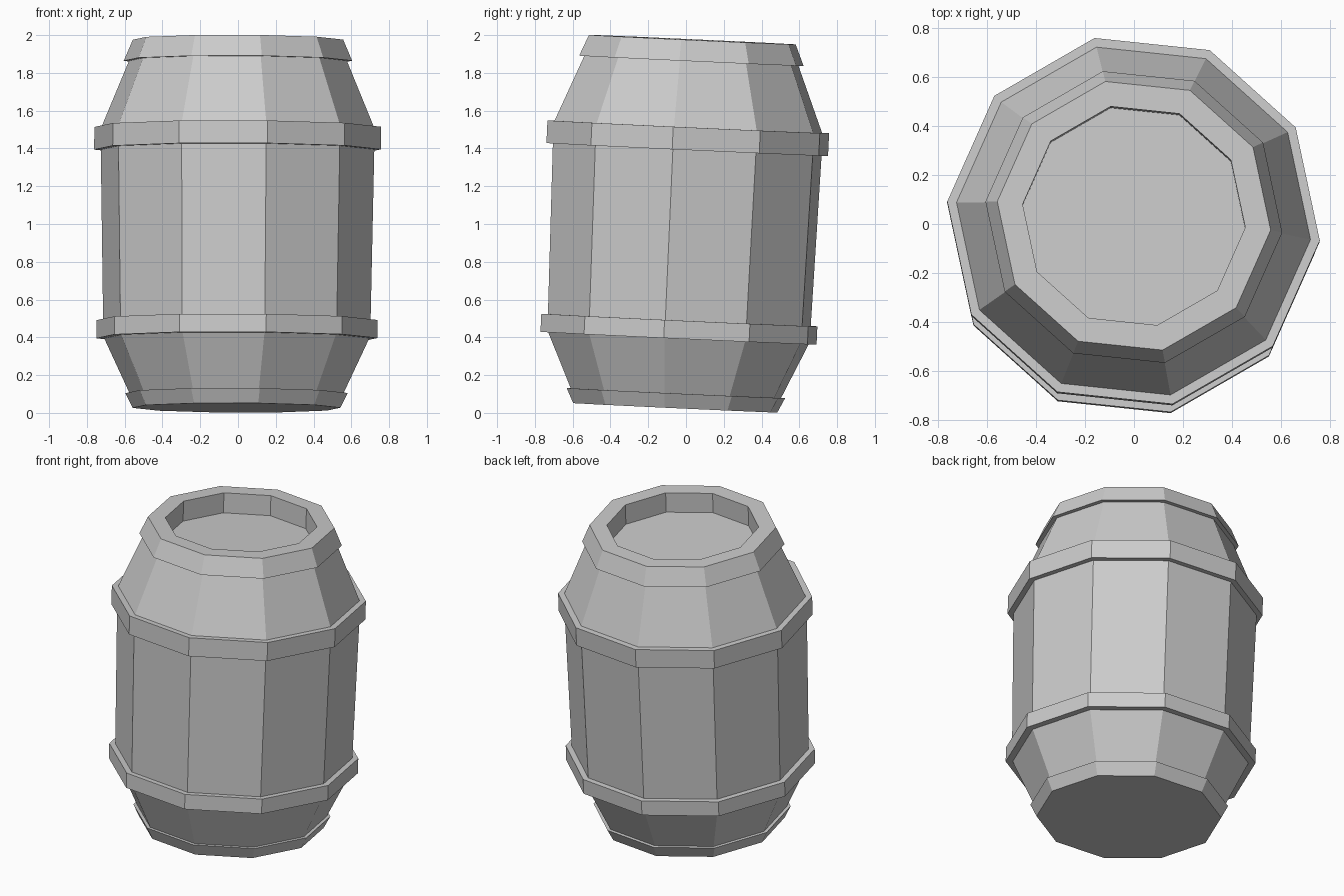
import bpy, bmesh, math

if "Cube" in bpy.data.objects:
    bpy.data.objects.remove(bpy.data.objects["Cube"])

SIDES = 10
PHASE = math.radians(-6)
TILT = (math.radians(-2.65), 0.004, 0)   # barrel leans slightly backwards
BASE = (-0.008, -0.058, 0)


def lathe(name, profile, cap_first=False, cap_last=False):
    """Spin (radius, z) points, listed bottom to top along the outside, into a faceted shell."""
    bm = bmesh.new()
    rings = []
    for r, z in profile:
        rings.append([bm.verts.new((r * math.cos(PHASE + i * math.tau / SIDES),
                                    r * math.sin(PHASE + i * math.tau / SIDES), z))
                      for i in range(SIDES)])
    for a, b in zip(rings, rings[1:]):
        for i in range(SIDES):
            j = (i + 1) % SIDES
            bm.faces.new((a[i], a[j], b[j], b[i]))
    if cap_first:
        bm.faces.new(rings[0][::-1])
    if cap_last:
        bm.faces.new(rings[-1])
    mesh = bpy.data.meshes.new(name)
    bm.to_mesh(mesh)
    bm.free()
    ob = bpy.data.objects.new(name, mesh)
    ob.location = BASE
    ob.rotation_euler = TILT
    bpy.context.collection.objects.link(ob)
    return ob


# Stave sections as (bottom, top) points; hoops bridge the gaps between them
lower = [(0.57, 0.105), (0.706, 0.396)]
middle = [(0.712, 0.492), (0.728, 1.396)]
upper = [(0.725, 1.516), (0.58, 1.866)]
lathe("lower_staves", lower)
lathe("middle_staves", middle)
lathe("upper_staves", upper)

# Base rim with closed bottom
lathe("base_rim", [(0.553, 0.027), (0.592, 0.105), lower[0]], cap_first=True)

# Hoops stepping out from the staves
lathe("lower_hoop", [lower[1], (0.748, 0.396), (0.748, 0.492), middle[0]])
lathe("upper_hoop", [middle[1], (0.763, 1.396), (0.763, 1.516), upper[0]])

# Top rim and the sunken lid
lathe("top_rim_and_lid", [upper[1], (0.608, 1.866), (0.56, 1.978),
                          (0.456, 1.978), (0.456, 1.848)], cap_last=True)
